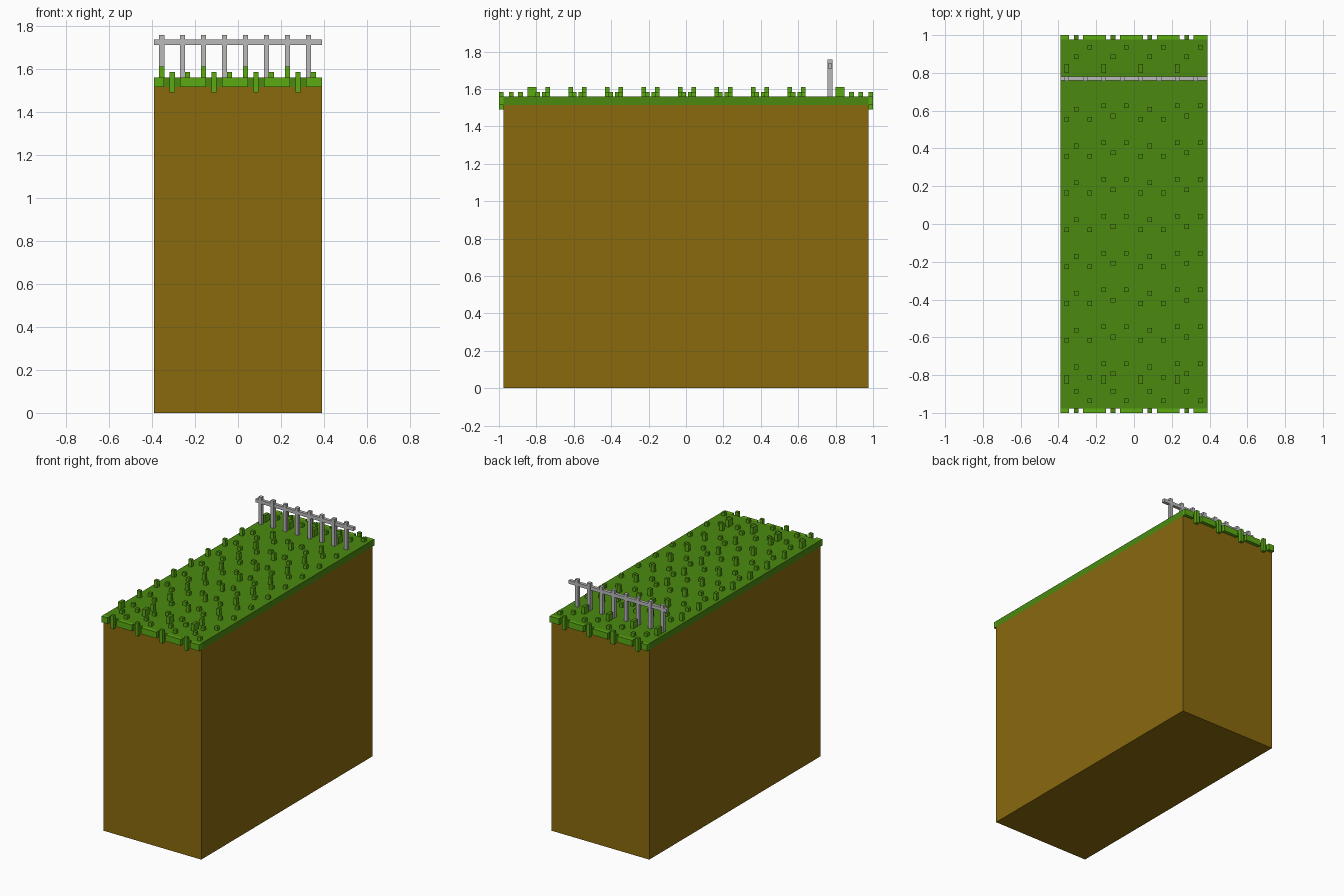
import bpy
import bmesh
from mathutils import Matrix, Vector

cube = bpy.data.objects.get("Cube")
if cube:
    bpy.data.objects.remove(cube, do_unlink=True)


def material(name, rgb):
    mat = bpy.data.materials.new(name)
    mat.use_nodes = True
    colour = (*rgb, 1)
    mat.diffuse_color = colour
    mat.node_tree.nodes["Principled BSDF"].inputs["Base Color"].default_value = colour
    return mat


EARTH = material("earth brown", (0.254, 0.144, 0.004))
GRASS = material("grass green", (0.069, 0.254, 0.005))
BLADE = material("bright green", (0.102, 0.40, 0.006))
FENCE = material("light grey", (0.49, 0.49, 0.49))


def build(name, boxes, mats, top_slot=0):
    """One object made of boxes given as (low corner, high corner)."""
    bm = bmesh.new()
    for low, high in boxes:
        low, high = Vector(low), Vector(high)
        place = Matrix.Translation((low + high) / 2) @ Matrix.Diagonal((*(high - low), 1))
        bmesh.ops.create_cube(bm, size=1, matrix=place)
    bm.normal_update()
    for face in bm.faces:
        if face.normal.z > 0.5:
            face.material_index = top_slot
    mesh = bpy.data.meshes.new(name)
    bm.to_mesh(mesh)
    bm.free()
    for mat in mats:
        mesh.materials.append(mat)
    obj = bpy.data.objects.new(name, mesh)
    bpy.context.collection.objects.link(obj)
    return obj


def upright(x, y, bottom, top, half=0.0122):
    return (x - half, y - half, bottom), (x + half, y + half, top)


HALF_X, HALF_Y = 0.39, 0.976
SOIL_TOP, TURF_TOP = 1.515, 1.56
SHORT, TALL = 1.585, 1.61
CELL = 0.195

# Ground block and turf layer
build("earth_block", [((-HALF_X, -HALF_Y, 0), (HALF_X, HALF_Y, SOIL_TOP))], [EARTH])
build("turf_layer", [((-HALF_X, -HALF_Y, SOIL_TOP), (HALF_X, HALF_Y, TURF_TOP))], [GRASS])

# Grass tufts in a grid whose cells alternate in direction
tufts, drips, fringe = [], [], []
for col in range(4):
    x = -0.355 + col * CELL
    flip = -1 if col % 2 else 1
    for row in range(8):
        y = -0.775 + row * CELL
        tufts.append(upright(x, y - 0.036 * flip, TURF_TOP, TALL))
        tufts.append(upright(x + 0.049, y + 0.018 * flip, TURF_TOP, SHORT))
        tufts.append(upright(x + 0.12, y - 0.036 * flip, TURF_TOP, SHORT))

    # Extra tufts and hanging fringe along both ends
    for side in (-1, 1):
        tufts.append(upright(x, side * 0.835, TURF_TOP, TALL))
        if flip * side > 0 or side > 0:
            tufts.append(upright(x, side * 0.811, TURF_TOP, TALL))
        tufts.append(upright(x + 0.049, side * 0.885, TURF_TOP, SHORT))
        tufts.append(upright(x + 0.12, side * 0.935, TURF_TOP, SHORT))
        drips.append(upright(x + 0.049, side * 0.9878, 1.49, SHORT))
        left = -HALF_X if col == 0 else x - CELL + 0.086
        y0, y1 = sorted((side * HALF_Y, side))
        fringe.append(((left, y0, SOIL_TOP), (x + 0.012, y1, TURF_TOP)))
        if col == 3:
            fringe.append(((x + 0.086, y0, SOIL_TOP), (HALF_X, y1, TURF_TOP)))

build("grass_tufts", tufts, [BLADE, GRASS], top_slot=1)
build("hanging_blades", drips, [BLADE, GRASS], top_slot=1)
build("turf_fringe", fringe, [BLADE])

# Fence near the back
FENCE_Y = 0.77
build("fence_posts",
      [upright(-0.355 + i * CELL / 2, FENCE_Y, TURF_TOP, 1.757) for i in range(8)], [FENCE])
build("fence_rail",
      [((-HALF_X, FENCE_Y - 0.0115, 1.71), (HALF_X, FENCE_Y + 0.0115, 1.735))], [FENCE])
